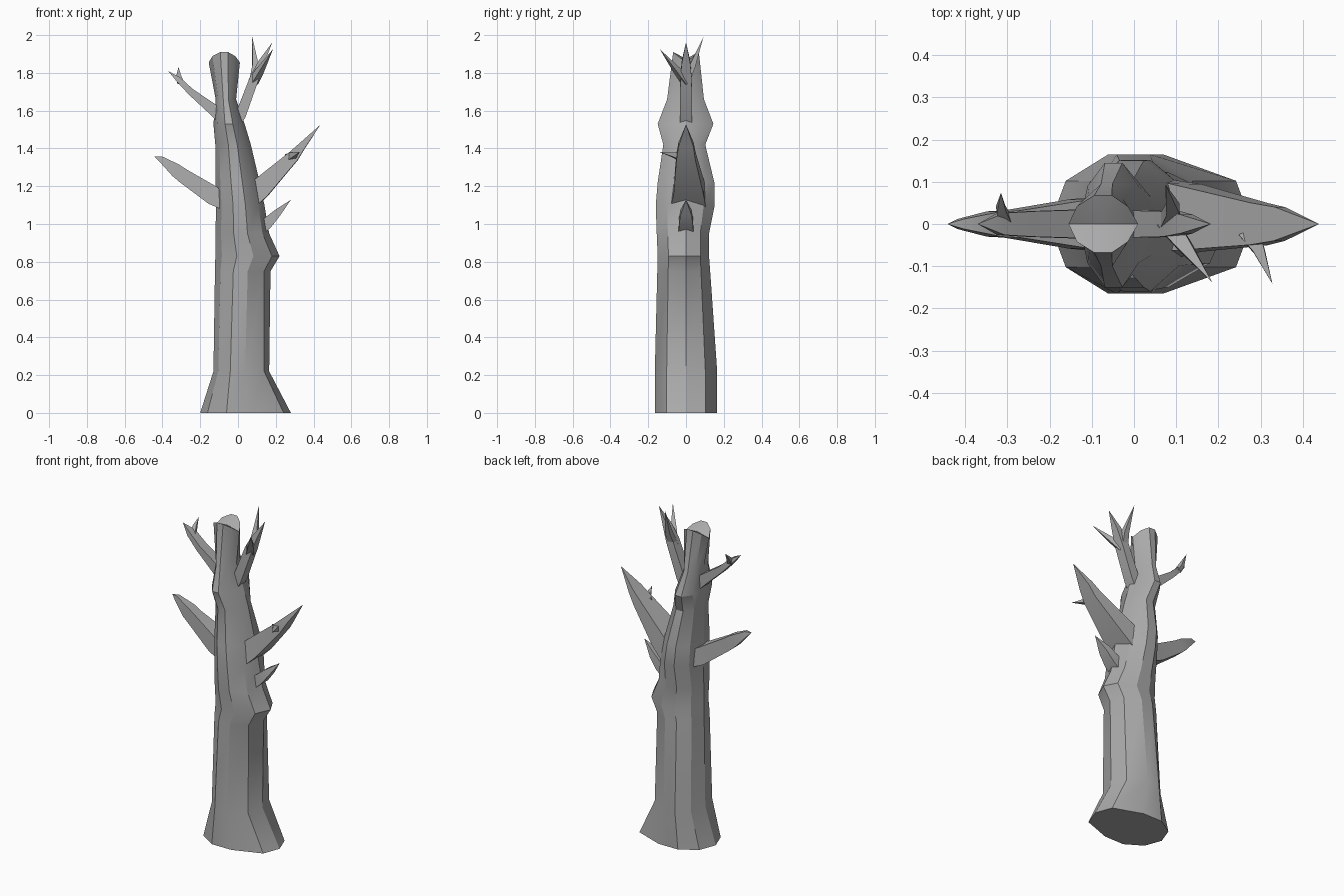
import bpy, bmesh, math
from mathutils import Vector

cube = bpy.data.objects.get("Cube")
if cube:
    bpy.data.objects.remove(cube)

bark = bpy.data.materials.new("grey_bark")
bark.use_nodes = True
grey = (0.4, 0.4, 0.4, 1)
bark.diffuse_color = grey
bark.node_tree.nodes["Principled BSDF"].inputs["Base Color"].default_value = grey


def loft(name, rings, tip=None, top=None):
    """Skin a stack of equal rings; end in a point or a centre-fanned cap."""
    bm = bmesh.new()
    loops = [[bm.verts.new(p) for p in ring] for ring in rings]
    n = len(loops[0])
    for a, b in zip(loops, loops[1:]):
        for i in range(n):
            j = (i + 1) % n
            bm.faces.new((a[i], a[j], b[j], b[i]))
    bm.faces.new(loops[0][::-1])
    end = bm.verts.new(tip if tip else top)
    for i in range(n):
        bm.faces.new((loops[-1][i], loops[-1][(i + 1) % n], end))
    bmesh.ops.recalc_face_normals(bm, faces=bm.faces)
    mesh = bpy.data.meshes.new(name)
    bm.to_mesh(mesh)
    bm.free()
    mesh.materials.append(bark)
    obj = bpy.data.objects.new(name, mesh)
    bpy.context.collection.objects.link(obj)
    bpy.ops.object.select_all(action='DESELECT')
    obj.select_set(True)
    bpy.context.view_layer.objects.active = obj
    bpy.ops.object.shade_smooth_by_angle(angle=math.radians(28))
    return obj


def trunk_ring(z, left, right, front, back):
    """Ten-sided flattened section, slimmer corners higher up."""
    t = min(1, z / 1.5)
    steps = (0.08 + 0.04 * t, 0.29 + 0.08 * t, 0.56 + 0.06 * t, 0.92 - 0.07 * t)
    x = [left + (right - left) * s for s in steps]
    depth = (0.62, 1, 1, 0.62)
    ring = [(left, 0, z)]
    ring += [(px, -front * d, z) for px, d in zip(x, depth)]
    ring.append((right, 0, z))
    ring += [(px, back * d, z) for px, d in zip(x[::-1], depth)]
    return ring


# Trunk: height, left, right, front depth, back depth
levels = [
    (0, -0.2, 0.28, 0.165, 0.165),
    (0.22, -0.13, 0.165, 0.165, 0.165),
    (0.75, -0.122, 0.172, 0.152, 0.128),
    (0.83, -0.12, 0.22, 0.15, 0.122),
    (0.95, -0.12, 0.165, 0.155, 0.122),
    (1.1, -0.115, 0.14, 0.16, 0.152),
    (1.22, -0.12, 0.115, 0.15, 0.15),
    (1.42, -0.12, 0.068, 0.12, 0.102),
    (1.53, -0.13, 0.035, 0.15, 0.145),
    (1.66, -0.118, -0.01, 0.1, 0.095),
]
rings = [trunk_ring(*level) for level in levels]

# Broken top: diamond rim, low at the two ends
rim = []
for x, y, z in trunk_ring(1.91, -0.155, 0.01, 0.068, 0.068):
    drop = 1 - abs(y) / 0.068
    rim.append((x, y, z - drop * 0.055))
rings.append(rim)
loft("trunk", rings, top=(-0.075, 0, 1.875))


def branch(name, stations, tip):
    """Tapering four-sided limb; station = x, y, z, half width, half thickness."""
    points = [Vector(s[:3]) for s in stations] + [Vector(tip)]
    along = (points[-1] - points[0]).normalized()
    side = Vector((0, 0, 1)).cross(along).normalized()
    up = along.cross(side)
    rings = []
    for p, s in zip(points, stations):
        w, h = side * s[3], up * s[4]
        rings.append([p + w + h, p - w + h, p - w - h, p + w - h])
    loft(name, rings, tip=tip)


# Lower limbs
branch("lower_left_limb", [(0.02, 0.01, 1.1, 0.1, 0.06), (0.12, 0.015, 1.19, 0.08, 0.055),
                           (0.295, 0, 1.36, 0.05, 0.03), (0.345, 0, 1.42, 0.04, 0.018)],
       (0.438, 0, 1.527))
branch("lower_left_twig", [(0.27, -0.02, 1.35, 0.022, 0.02), (0.295, -0.06, 1.365, 0.014, 0.014)],
       (0.328, -0.142, 1.382))
branch("stub_limb", [(0.08, 0, 0.95, 0.04, 0.035), (0.155, 0, 1.005, 0.038, 0.03),
                     (0.21, 0, 1.06, 0.03, 0.02)], (0.28, 0, 1.128))
branch("lower_right_limb", [(-0.06, 0, 1.125, 0.065, 0.055), (-0.13, 0, 1.15, 0.058, 0.05),
                            (-0.29, 0, 1.255, 0.032, 0.038), (-0.33, 0, 1.285, 0.03, 0.035),
                            (-0.41, 0, 1.345, 0.012, 0.015)], (-0.442, 0, 1.357))

# Upper limbs with forked twigs
branch("upper_left_limb", [(-0.02, 0, 1.52, 0.032, 0.03), (0.015, 0, 1.58, 0.032, 0.028),
                           (0.09, 0, 1.78, 0.03, 0.024), (0.125, 0, 1.86, 0.022, 0.016)],
       (0.182, 0, 1.962))
branch("upper_left_front_twig", [(0.08, 0, 1.75, 0.022, 0.018), (0.115, -0.045, 1.81, 0.018, 0.015)],
       (0.185, -0.138, 1.925))
branch("upper_left_back_twig", [(0.08, 0, 1.75, 0.022, 0.018), (0.092, 0.035, 1.84, 0.016, 0.015)],
       (0.075, 0.093, 1.992))
branch("upper_right_limb", [(-0.06, 0, 1.54, 0.038, 0.035), (-0.13, 0, 1.605, 0.034, 0.03),
                            (-0.25, 0, 1.7, 0.03, 0.018), (-0.315, 0, 1.765, 0.026, 0.014)],
       (-0.37, 0, 1.81))
branch("upper_right_twig", [(-0.305, 0.01, 1.75, 0.014, 0.014), (-0.315, 0.035, 1.785, 0.011, 0.011)],
       (-0.315, 0.074, 1.832))
